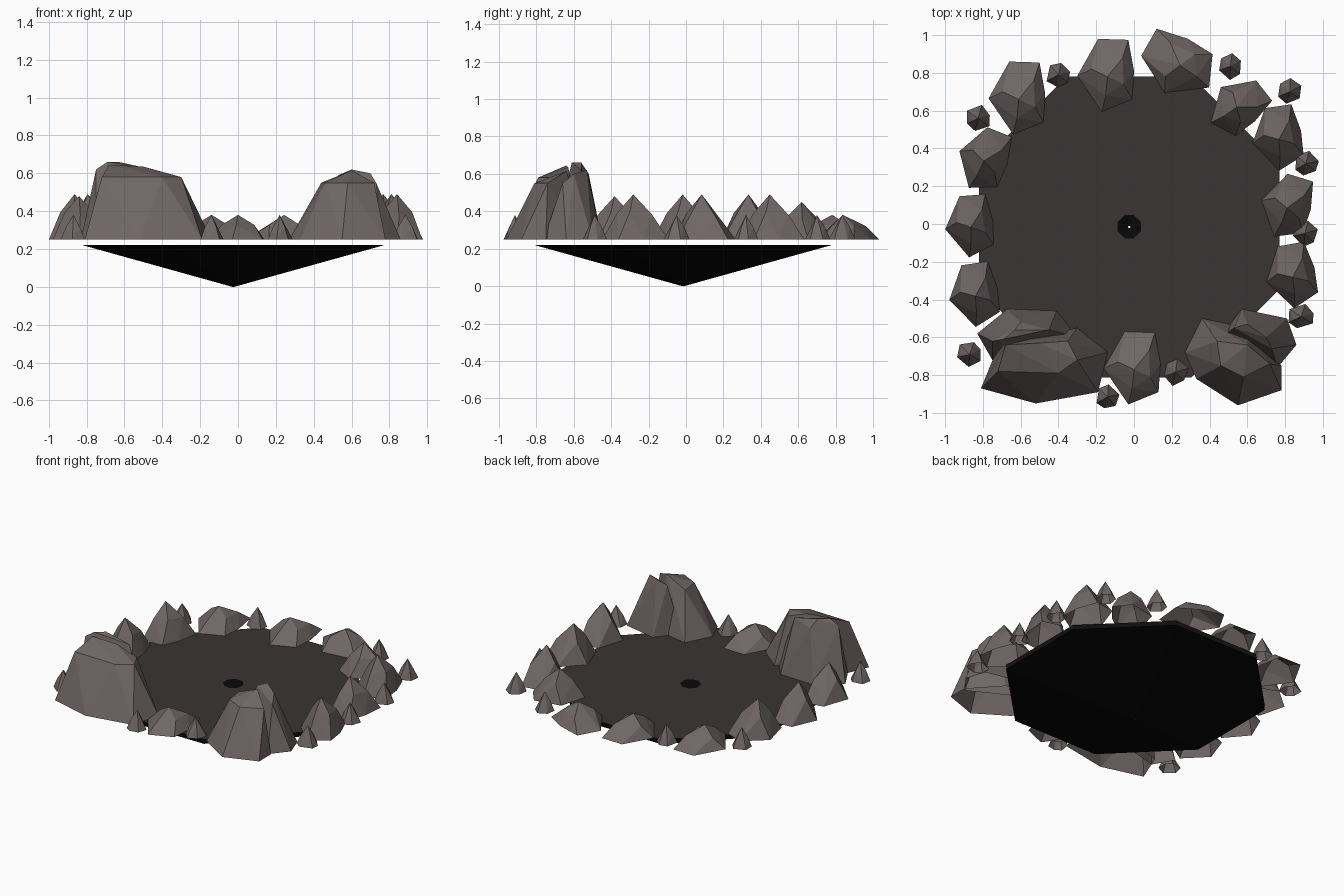
import bpy, bmesh, math, random
from mathutils import Vector, Matrix

if "Cube" in bpy.data.objects:
    bpy.data.objects.remove(bpy.data.objects["Cube"])

random.seed(4)
GROUND = 0.25


def material(name, rgb):
    m = bpy.data.materials.new(name)
    m.diffuse_color = (*rgb, 1)
    m.use_nodes = True
    m.node_tree.nodes["Principled BSDF"].inputs["Base Color"].default_value = m.diffuse_color
    return m


ROCK = material("rock_grey", (0.16, 0.135, 0.13))
FLOOR = material("floor_dark", (0.04, 0.035, 0.033))
PIT = material("pit_black", (0.002, 0.002, 0.002))


def add_mesh(name, bm, mat):
    me = bpy.data.meshes.new(name)
    bm.to_mesh(me)
    bm.free()
    me.materials.append(mat)
    ob = bpy.data.objects.new(name, me)
    bpy.context.collection.objects.link(ob)
    return ob


def hull(name, points):
    """Faceted rock shell around the points, open underneath."""
    bm = bmesh.new()
    for p in points:
        bm.verts.new(p)
    res = bmesh.ops.convex_hull(bm, input=bm.verts)
    inside = [v for v in res["geom_interior"] if isinstance(v, bmesh.types.BMVert)]
    bmesh.ops.delete(bm, geom=inside, context="VERTS")
    bmesh.ops.recalc_face_normals(bm, faces=bm.faces)
    base = [f for f in bm.faces if all(v.co.z < GROUND + 0.001 for v in f.verts)]
    bmesh.ops.delete(bm, geom=base, context="FACES")
    return add_mesh(name, bm, ROCK)


def octagon_band(name, r_out, z_out, r_in, z_in, mat):
    bm = bmesh.new()
    rings = []
    for r, z in ((r_out, z_out), (r_in, z_in)):
        rings.append([bm.verts.new((-0.025 + r * math.cos(a), -0.015 + r * math.sin(a), z))
                      for a in (math.pi / 8 + i * math.pi / 4 for i in range(8))])
    for i in range(8):
        j = (i + 1) % 8
        bm.faces.new((rings[0][i], rings[0][j], rings[1][j], rings[1][i]))
    return add_mesh(name, bm, mat)


# Flat octagonal floor with a centre hole, and the shallow funnel below it
octagon_band("pit_floor", 0.862, GROUND, 0.064, GROUND, FLOOR)
octagon_band("pit_funnel", 0.862, 0.22, 0.006, 0.0, PIT)

# Rim rocks: one six-sided shape, turned and scaled (x, y, turn, scale, height)
OUTLINE = [(-0.04, 0.19), (0.12, 0.185), (0.15, 0.02), (0.14, -0.13), (-0.02, -0.195), (-0.15, -0.005)]
SHOULDERS = [(0.09, 0.09, 0.55), (0.095, -0.05, 0.6), (-0.075, 0.03, 0.6), (0.0, -0.11, 0.58)]
PEAK = (0.01, -0.01, 1.0)
RIM = [(-0.62, 0.67, 0, 1.0, 0.13), (-0.15, 0.79, 0, 1.0, 0.13), (-0.01, -0.76, 0, 1.0, 0.13),
       (0.23, 0.835, 62, 1.03, 0.13), (0.545, 0.63, -50, 0.85, 0.20),
       (0.757, 0.455, 10, 0.88, 0.24), (0.804, 0.095, -15, 0.88, 0.24),
       (0.83, -0.275, 12, 0.88, 0.24), (-0.873, -0.01, 6, 0.85, 0.24),
       (-0.85, -0.375, 10, 0.87, 0.23), (-0.80, 0.345, -20, 0.87, 0.24)]
for n, (x, y, turn, s, h) in enumerate(RIM, 1):
    rot = Matrix.Rotation(math.radians(turn), 3, "Z")
    local = [(a, b, 0) for a, b in OUTLINE] + SHOULDERS + [PEAK]
    hull(f"rim_rock_{n}", [rot @ Vector((a * s, b * s, c * h)) + Vector((x, y, GROUND))
                           for a, b, c in local])

# Small pointed stones scattered outside the ring
STONES = [(-0.40, 0.79), (-0.825, 0.56), (0.51, 0.835), (0.825, 0.70), (0.91, 0.32),
          (0.905, -0.05), (0.885, -0.49), (0.22, -0.785), (-0.14, -0.915), (-0.87, -0.69)]
for n, (x, y) in enumerate(STONES, 1):
    pts = [(x, y, GROUND + 0.13)]
    for i in range(6):
        a = math.radians(60 * i + 20 + random.uniform(-10, 10))
        r = random.uniform(0.062, 0.074)
        pts.append((x + r * math.cos(a), y + r * math.sin(a), GROUND))
        if i % 2:
            pts.append((x + 0.6 * r * math.cos(a), y + 0.6 * r * math.sin(a), GROUND + 0.065))
    hull(f"small_stone_{n}", pts)


def boulder(name, base, top):
    hull(name, [(x, y, GROUND) for x, y in base] + top)


# Left boulder: broad front block and a back block
boulder("left_boulder_front",
        [(-0.81, -0.87), (-0.52, -0.95), (-0.19, -0.89), (-0.14, -0.68), (-0.3, -0.55), (-0.72, -0.65)],
        [(-0.72, -0.78, 0.58), (-0.4, -0.79, 0.58), (-0.3, -0.72, 0.58), (-0.35, -0.62, 0.58),
         (-0.68, -0.64, 0.645), (-0.5, -0.63, 0.635)])
boulder("left_boulder_back",
        [(-0.83, -0.58), (-0.67, -0.45), (-0.41, -0.46), (-0.3, -0.6), (-0.75, -0.72)],
        [(-0.75, -0.62, 0.62), (-0.69, -0.61, 0.66), (-0.63, -0.56, 0.66),
         (-0.45, -0.56, 0.62), (-0.6, -0.52, 0.6)])

# Right boulder: front block and a back block
boulder("right_boulder_front",
        [(0.27, -0.68), (0.36, -0.5), (0.6, -0.55), (0.78, -0.75), (0.78, -0.88), (0.55, -0.96), (0.33, -0.82)],
        [(0.44, -0.62, 0.55), (0.46, -0.75, 0.55), (0.58, -0.81, 0.55), (0.72, -0.74, 0.55), (0.6, -0.64, 0.615)])
boulder("right_boulder_back",
        [(0.46, -0.6), (0.57, -0.45), (0.81, -0.5), (0.86, -0.64), (0.76, -0.76)],
        [(0.53, -0.55, 0.59), (0.6, -0.53, 0.62), (0.7, -0.6, 0.6), (0.73, -0.66, 0.55)])
